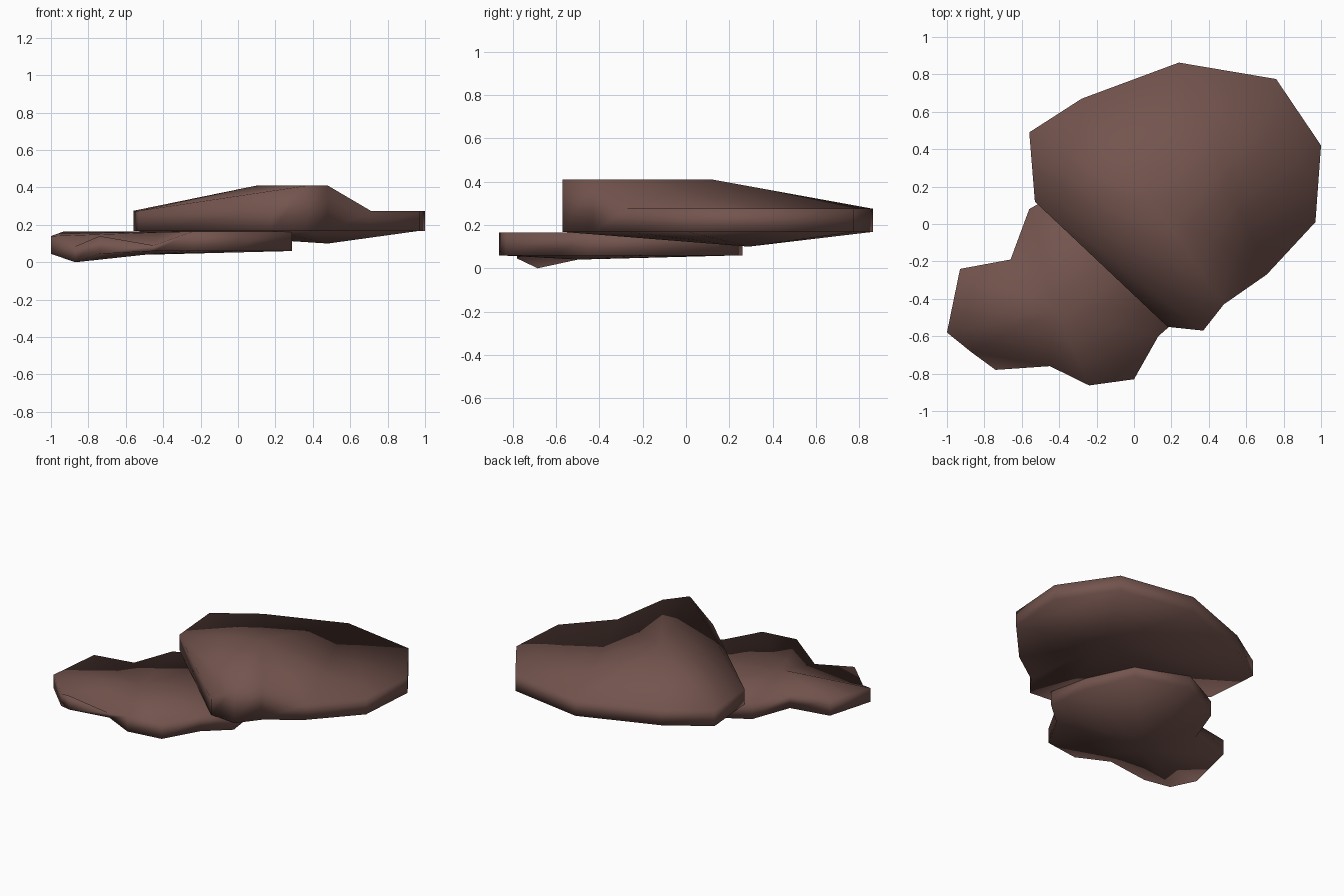
import bpy, bmesh

if "Cube" in bpy.data.objects:
    bpy.data.objects.remove(bpy.data.objects["Cube"])

# One flat brown stone colour
stone = bpy.data.materials.new("brown_stone")
stone.diffuse_color = (0.172, 0.088, 0.075, 1)
stone.use_nodes = True
stone.node_tree.nodes["Principled BSDF"].inputs["Base Color"].default_value = stone.diffuse_color


def slab(name, outline, z_low, z_high, top, bottom, raised={}, lowered={}, flats=(), under=()):
    """Flat rock: an outline wall closed by fans to one top and one bottom point.
    Each run of outline points in flats (top) or under (base) is a facet outside the fan."""
    bm = bmesh.new()
    n = len(outline)
    lo = [bm.verts.new((x, y, lowered.get(i, z_low))) for i, (x, y) in enumerate(outline)]
    hi = [bm.verts.new((x, y, raised.get(i, z_high))) for i, (x, y) in enumerate(outline)]
    for i in range(n):
        j = (i + 1) % n
        bm.faces.new((lo[i], lo[j], hi[j], hi[i]))
    for rim, tip, facets in ((hi, top, flats), (lo, bottom, under)):
        centre = bm.verts.new(tip)
        ring = list(range(n))
        for run in facets:
            bm.faces.new([rim[i] for i in run])
            ring = [i for i in ring if i not in run[1:-1]]
        for a, b in zip(ring, ring[1:] + ring[:1]):
            bm.faces.new((rim[a], rim[b], centre))
    bmesh.ops.recalc_face_normals(bm, faces=bm.faces)
    for f in bm.faces:
        f.smooth = True
    mesh = bpy.data.meshes.new(name)
    bm.to_mesh(mesh)
    bm.free()
    mesh.materials.append(stone)
    ob = bpy.data.objects.new(name, mesh)
    bpy.context.collection.objects.link(ob)
    return ob


# Large upper rock with a raised front lip and a flat shelf on the right
slab("upper_rock",
     [(-0.53, 0.12), (0.18, -0.55), (0.37, -0.57), (0.48, -0.43), (0.71, -0.27),
      (0.97, 0.01), (1.0, 0.42), (0.76, 0.775), (0.24, 0.863), (-0.28, 0.67), (-0.56, 0.49)],
     0.168, 0.275, (0.10, 0.12, 0.41), (0.48, 0.29, 0.10),
     raised={2: 0.41, 3: 0.41},
     flats=[(0, 1, 2), (4, 5, 6, 7, 8)], under=[(5, 6, 7)])

# Smaller lower rock, partly tucked under the upper one
slab("lower_rock",
     [(-1.0, -0.58), (-0.87, -0.685), (-0.74, -0.78), (-0.45, -0.76), (-0.24, -0.863),
      (0.0, -0.83), (0.13, -0.60), (0.29, -0.46), (0.25, -0.17), (0.12, 0.15),
      (-0.24, 0.26), (-0.56, 0.08), (-0.66, -0.19), (-0.93, -0.24)],
     0.06, 0.165, (-0.42, -0.45, 0.16), (-0.50, -0.50, 0.04),
     raised={0: 0.14, 1: 0.085, 2: 0.14, 3: 0.09},
     lowered={0: 0.045, 1: 0.0, 2: 0.045},
     flats=[(1, 2, 3)])
